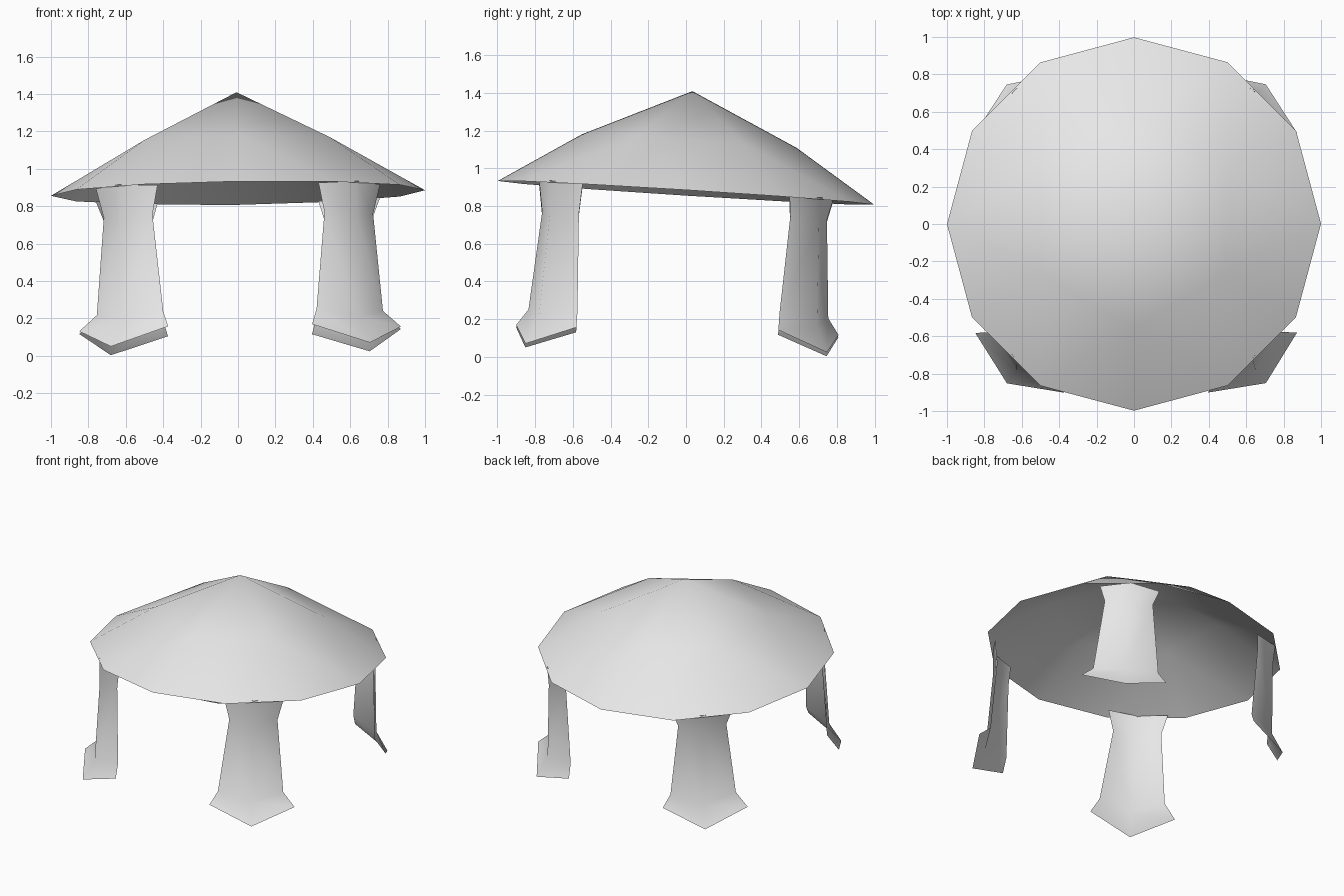
import bpy
import bmesh
from math import cos, sin, radians
from mathutils import Matrix, Vector

cube = bpy.data.objects.get("Cube")
if cube:
    bpy.data.objects.remove(cube, do_unlink=True)

GREY = (0.8, 0.8, 0.8, 1.0)
grey = bpy.data.materials.new("plain_grey")
grey.use_nodes = True
grey.diffuse_color = GREY
grey.node_tree.nodes["Principled BSDF"].inputs["Base Color"].default_value = GREY

# The whole shelter leans slightly about the centre of its rim
RIM_Z = 0.87
centre = Matrix.Translation((0, 0, RIM_Z))
lean = (centre @ Matrix.Rotation(-0.063, 4, 'X')
        @ Matrix.Rotation(-0.015, 4, 'Y') @ centre.inverted())


def finish(name, bm):
    """Lean the part, face it outward, shade it smooth and link it."""
    bm.transform(lean)
    bm.normal_update()
    for f in bm.faces:
        f.smooth = True
        c = f.calc_center_median()
        if f.normal.dot(Vector((c.x, c.y, 0.3))) < 0:
            f.normal_flip()
    mesh = bpy.data.meshes.new(name)
    bm.to_mesh(mesh)
    bm.free()
    mesh.materials.append(grey)
    obj = bpy.data.objects.new(name, mesh)
    bpy.context.collection.objects.link(obj)


def ring(bm, count, radius, z, start=0):
    return [bm.verts.new((radius * cos(a), radius * sin(a), z))
            for a in (radians(start + 360 * i / count) for i in range(count))]


# Canopy: twelve-sided rim, six-sided middle ring, single peak
bm = bmesh.new()
rim = ring(bm, 12, 1.0, RIM_Z)
middle = ring(bm, 6, 0.57, RIM_Z + 0.275, 30)
peak = bm.verts.new((0, 0, RIM_Z + 0.54))
for i, m in enumerate(middle):
    nxt = middle[(i + 1) % 6]
    a, b, c = rim[2 * i], rim[2 * i + 1], rim[(2 * i + 2) % 12]
    for tri in ((a, b, m), (b, c, m), (m, c, nxt), (m, nxt, peak)):
        bm.faces.new(tri)
finish("canopy", bm)

# Leg rows, top to foot: inner edge xy, outer edge xy, fold depth, edge z, fold z
ROWS = [
    ((0.43, 0.78), (0.76, 0.55), 0.07, 0.87, 0.88),
    ((0.46, 0.755), (0.72, 0.56), 0.07, 0.74, 0.72),
    ((0.41, 0.795), (0.765, 0.535), 0.09, 0.22, 0.18),
    ((0.385, 0.855), (0.86, 0.535), 0.125, 0.135, 0.035),
]


def build_leg(name, sx, sy):
    """A folded sheet that pinches at the neck and flares at the foot."""
    bm = bmesh.new()
    rows = []
    for k, (p, q, depth, edge_z, fold_z) in enumerate(ROWS):
        p, q = Vector(p), Vector(q)
        d = (q - p).normalized()
        fold = (p + q) / 2 + Vector((-d.y, d.x)) * depth
        lift = 0.027 * sy if k else 0
        rows.append([bm.verts.new((sx * v.x, sy * v.y, z + lift))
                     for v, z in ((p, edge_z), (fold, fold_z), (q, edge_z))])
    for upper, lower in zip(rows, rows[1:]):
        for j in range(2):
            bm.faces.new((upper[j], upper[j + 1], lower[j + 1], lower[j]))
    finish(name, bm)


# Four legs at the corners
for side, sx in (("left", 1), ("right", -1)):
    for end, sy in (("front", -1), ("back", 1)):
        build_leg(f"{end}_{side}_leg", sx, sy)
